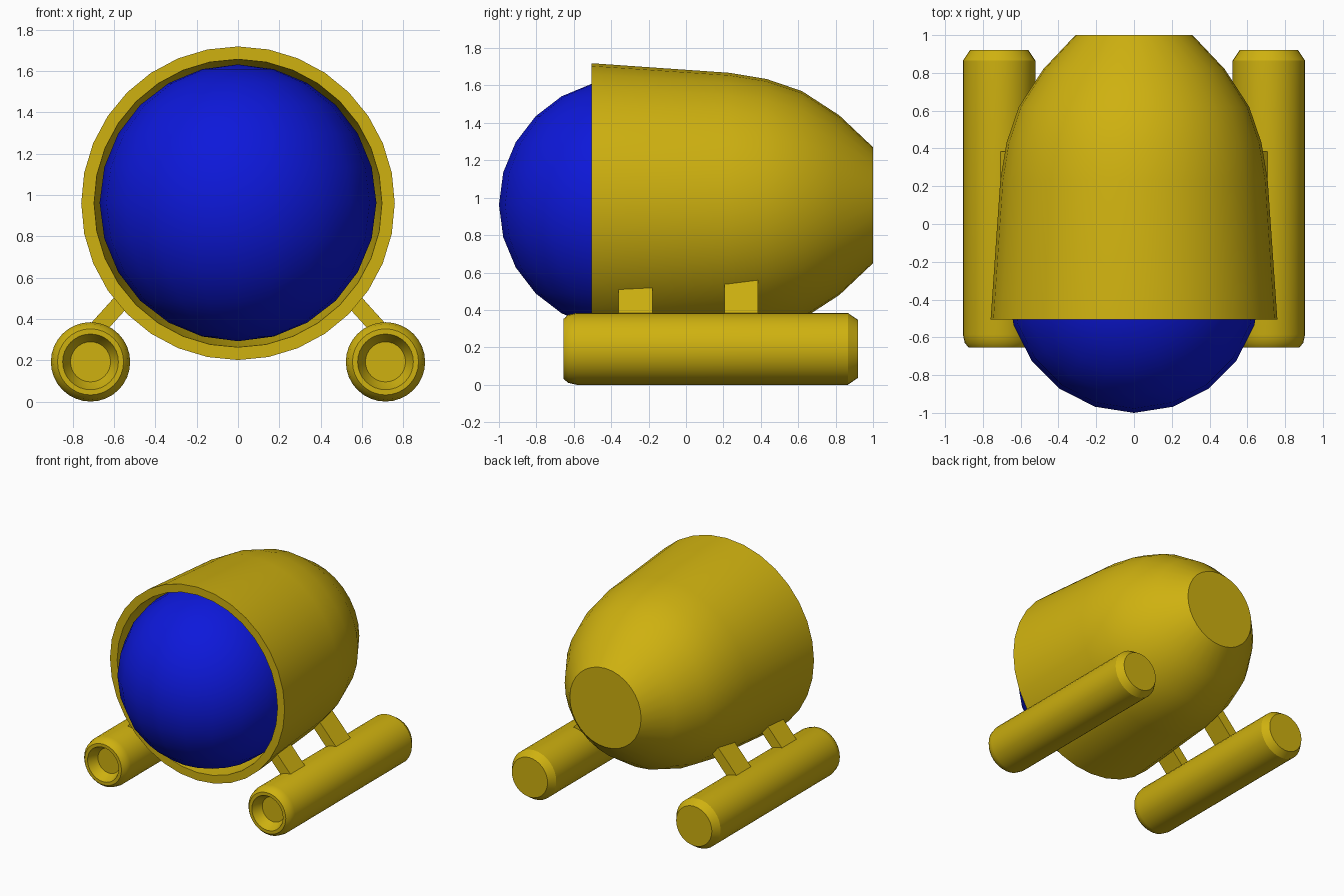
import bpy, bmesh, math
from mathutils import Vector

if "Cube" in bpy.data.objects:
    bpy.data.objects.remove(bpy.data.objects["Cube"])


def material(name, color):
    m = bpy.data.materials.new(name)
    m.diffuse_color = color
    m.use_nodes = True
    m.node_tree.nodes["Principled BSDF"].inputs["Base Color"].default_value = m.diffuse_color
    return m


YELLOW = material("yellow", (0.62, 0.44, 0.005, 1))
BLUE = material("blue", (0.004, 0.009, 0.70, 1))


def finish(bm, name, mat, angle=None):
    bmesh.ops.remove_doubles(bm, verts=bm.verts, dist=1e-5)
    bmesh.ops.recalc_face_normals(bm, faces=bm.faces)
    me = bpy.data.meshes.new(name)
    bm.to_mesh(me)
    bm.free()
    me.materials.append(mat)
    ob = bpy.data.objects.new(name, me)
    bpy.context.collection.objects.link(ob)
    if angle:
        bpy.ops.object.select_all(action='DESELECT')
        ob.select_set(True)
        bpy.context.view_layer.objects.active = ob
        bpy.ops.object.shade_smooth_by_angle(angle=math.radians(angle))
    return ob


def lathe_y(name, profile, x, z, sides, mat):
    """Revolve (y, radius) points about an axis parallel to y."""
    bm = bmesh.new()
    verts = [bm.verts.new((x + r, y, z)) for y, r in profile]
    edges = [bm.edges.new(p) for p in zip(verts, verts[1:])]
    bmesh.ops.spin(bm, geom=verts + edges, cent=(x, 0, z), axis=(0, 1, 0),
                   angle=math.tau, steps=sides, use_duplicate=False)
    return finish(bm, name, mat, 32)


# Hollow body shell, open at the front with a flat tail
lathe_y("body_shell", [
    (1.0, 0), (1.0, 0.31), (0.82, 0.48), (0.62, 0.61), (0.43, 0.675),
    (0.23, 0.708), (-0.505, 0.759),
    (-0.505, 0.697), (0.23, 0.65), (0.43, 0.61), (0.62, 0.54),
    (0.80, 0.42), (0.93, 0.29), (0.93, 0)], 0, 0.96, 32, YELLOW)

# Domed window ball sitting in the opening
bm = bmesh.new()
bmesh.ops.create_uvsphere(bm, u_segments=20, v_segments=12, radius=0.67)
bmesh.ops.translate(bm, verts=bm.verts, vec=(0, -0.33, 0.962))
finish(bm, "window_ball", BLUE, 40)

# Thruster tube: chamfered tail, rounded nose and a recessed nozzle
TUBE = [(0.92, 0), (0.92, 0.155), (0.865, 0.192), (-0.585, 0.192),
        (-0.63, 0.182), (-0.655, 0.16), (-0.655, 0.135),
        (-0.62, 0.12), (-0.58, 0.097), (-0.58, 0)]


def strut(name, side, y0, y1, top_end):
    """Slanted square bar from thruster to body."""
    low, high = Vector((0.725, 0, 0.305)), Vector(top_end)
    d = (high - low).normalized()
    n = Vector((d.z, 0, -d.x)) * 0.04
    bm = bmesh.new()
    ring = [low - n, low + n, high + n, high - n]
    face = bm.faces.new([bm.verts.new((side * p.x, y0, p.z)) for p in ring])
    ext = bmesh.ops.extrude_face_region(bm, geom=[face])
    top = [v for v in ext["geom"] if isinstance(v, bmesh.types.BMVert)]
    bmesh.ops.translate(bm, verts=top, vec=(0, y1 - y0, 0))
    if len(bm.faces) < 6:
        bm.faces.new([v for v in bm.verts if abs(v.co.y - y0) < 1e-6])
    finish(bm, name, YELLOW)


# Thrusters and their struts on both sides
for label, side in (("left", -1), ("right", 1)):
    lathe_y("thruster_" + label, TUBE, side * 0.714, 0.192, 32, YELLOW)
    strut("front_strut_" + label, side, -0.36, -0.18, (0.535, 0, 0.515))
    strut("rear_strut_" + label, side, 0.205, 0.385, (0.51, 0, 0.543))
